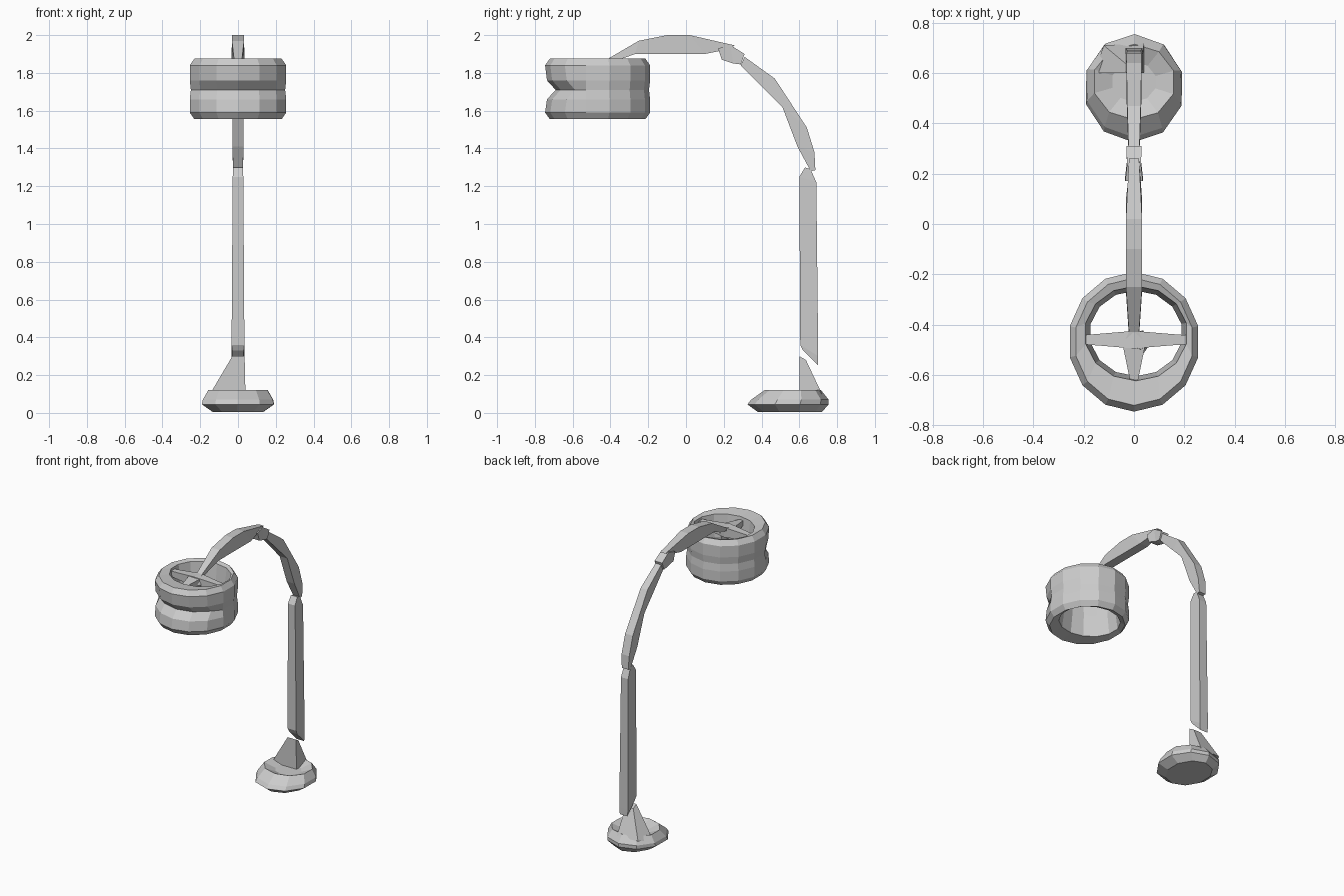
import bpy, bmesh
from math import sin, cos, pi


def make(name, verts, faces):
    me = bpy.data.meshes.new(name)
    me.from_pydata(verts, [], faces)
    bm = bmesh.new()
    bm.from_mesh(me)
    bmesh.ops.recalc_face_normals(bm, faces=bm.faces)
    bm.to_mesh(me)
    bm.free()
    ob = bpy.data.objects.new(name, me)
    bpy.context.collection.objects.link(ob)
    return ob


def loft(name, rings, loop=False):
    """Skin a stack of equal rings; close with caps or back to the first."""
    n, m = len(rings[0]), len(rings)
    verts = [p for r in rings for p in r]
    faces = []
    for i in range(m if loop else m - 1):
        a, b = i * n, ((i + 1) % m) * n
        faces += [(a + k, a + (k + 1) % n, b + (k + 1) % n, b + k) for k in range(n)]
    if not loop:
        faces += [tuple(range(n)), tuple(range((m - 1) * n, m * n))]
    return make(name, verts, faces)


def ellipse(cx, cy, rx, ry, z, n, turn=0.0):
    return [(cx + rx * cos(2 * pi * k / n + turn), cy + ry * sin(2 * pi * k / n + turn), z)
            for k in range(n)]


def arm(name, stations):
    """Four-sided bar; each station is (outer y, z, inner y, z, half width)."""
    rings = [[(-w, y0, z0), (w, y0, z0), (w, y1, z1), (-w, y1, z1)]
             for y0, z0, y1, z1, w in stations]
    return loft(name, rings)


# Base: chamfered low-poly disc with a shallow dished top
N = 10
base = loft("base", [
    ellipse(0, 0.55, 0.14, 0.17, 0.005, N, 0.3),
    ellipse(0, 0.54, 0.20, 0.215, 0.045, N, 0.3),
    ellipse(0, 0.55, 0.195, 0.205, 0.07, N, 0.3),
    ellipse(0, 0.565, 0.165, 0.15, 0.12, N, 0.3),
    ellipse(0, 0.565, 0.09, 0.08, 0.09, N, 0.3)])

# Wedge-shaped foot rising from the base to the pole
make("pole_foot", [(-0.16, 0.60, 0.08), (0.04, 0.60, 0.08), (0.04, 0.72, 0.10), (-0.12, 0.71, 0.10),
                   (-0.03, 0.60, 0.30), (0.035, 0.60, 0.30), (0.03, 0.635, 0.28), (-0.03, 0.635, 0.28)],
     [(0, 1, 2, 3), (4, 5, 6, 7), (0, 1, 5, 4), (1, 2, 6, 5), (2, 3, 7, 6), (3, 0, 4, 7)])

# Upright pole with slanted ends
arm("pole", [(0.70, 0.25, 0.62, 0.33, 0.03), (0.70, 0.30, 0.605, 0.36, 0.034),
             (0.69, 1.22, 0.60, 1.25, 0.028), (0.66, 1.29, 0.63, 1.30, 0.025)])

# Curved arm in tapering segments
arm("lower_arm", [(0.685, 1.285, 0.66, 1.28, 0.025), (0.68, 1.38, 0.59, 1.41, 0.03),
                  (0.64, 1.51, 0.51, 1.62, 0.03), (0.47, 1.77, 0.42, 1.71, 0.027),
                  (0.31, 1.885, 0.29, 1.84, 0.022)])
arm("arm_joint", [(0.31, 1.90, 0.29, 1.845, 0.03), (0.235, 1.947, 0.25, 1.85, 0.028),
                  (0.17, 1.93, 0.19, 1.87, 0.035)])
arm("upper_arm", [(0.26, 1.945, 0.20, 1.92, 0.02), (0.02, 2.0, 0.10, 1.90, 0.032),
                  (-0.10, 2.0, -0.10, 1.90, 0.032), (-0.25, 1.97, -0.27, 1.90, 0.032),
                  (-0.43, 1.865, -0.45, 1.835, 0.02)])

# Shade: thick open ring with a groove across the front
S = 14


def outer(z, inset, groove=0.0):
    pts = ellipse(0, -0.468, 0.262 - inset, 0.278 - inset, z, S, pi / S)
    return [(x, y + groove * (y < -0.6), z) for x, y, z in pts]


def inner(z, r):
    return ellipse(0.008, -0.435, r, r * 0.92, z, S, pi / S)


loft("lamp_shade", [
    outer(1.555, 0.025), outer(1.59, 0.0), outer(1.66, 0.0, 0.01), outer(1.71, 0.006, 0.05),
    outer(1.76, 0.0, 0.01), outer(1.84, 0.0), outer(1.875, 0.025),
    inner(1.865, 0.205), inner(1.71, 0.185), inner(1.565, 0.205)], loop=True)

# Spider holding the shade: tapered spokes
for name, sx in (("left_spoke", -1), ("right_spoke", 1)):
    loft(name, [[(sx * x, -0.46 - w, 1.83 - w), (sx * x, -0.46 + w, 1.83 - w),
                 (sx * x, -0.46 + w, 1.83 + w), (sx * x, -0.46 - w, 1.83 + w)]
                for x, w in ((0.0, 0.035), (0.13, 0.024), (0.21, 0.018))])
arm("front_spoke", [(-0.43, 1.865, -0.43, 1.80, 0.02), (-0.48, 1.86, -0.48, 1.80, 0.045),
                    (-0.65, 1.84, -0.65, 1.81, 0.01)])

# Hub under the spokes
loft("hub", [ellipse(0.02, -0.47, r, r, z, 5) for z, r in ((1.77, 0.03), (1.82, 0.05), (1.86, 0.03))])
